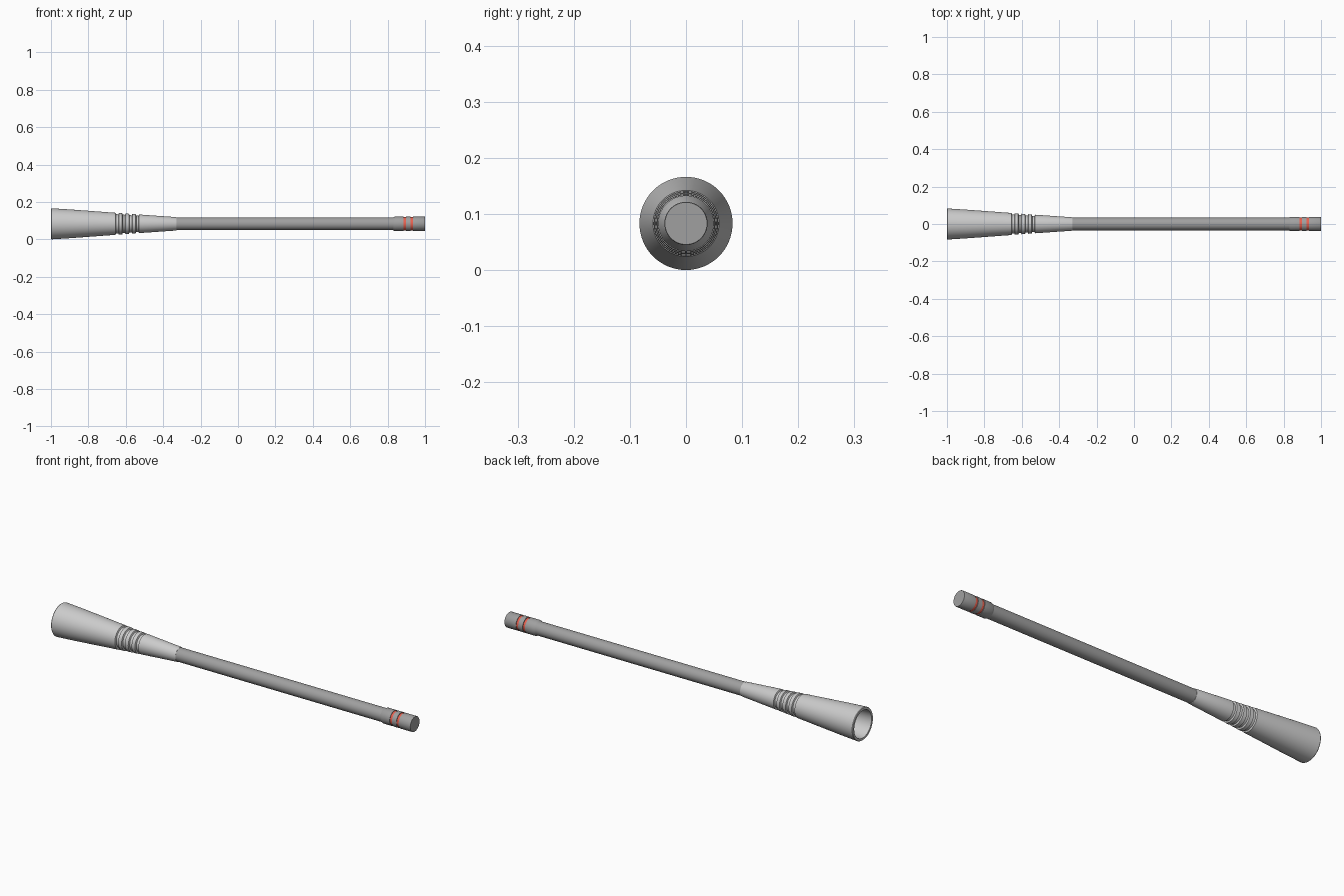
import bpy, bmesh
from math import sin, cos, pi, radians

if "Cube" in bpy.data.objects:
    bpy.data.objects.remove(bpy.data.objects["Cube"])

SEGMENTS = 64
AXIS_Z = 0.083


def material(name, color):
    m = bpy.data.materials.new(name)
    m.diffuse_color = color
    m.use_nodes = True
    m.node_tree.nodes["Principled BSDF"].inputs["Base Color"].default_value = m.diffuse_color
    return m


def lathe(name, profile, mat=None, closed=False):
    """Revolve (x, radius) points about the long axis; r = 0 is a pole."""
    bm = bmesh.new()
    rings = []
    for x, r in profile:
        if r == 0:
            rings.append([bm.verts.new((x, 0, AXIS_Z))] * SEGMENTS)
        else:
            rings.append([bm.verts.new((x, r * cos(2 * pi * i / SEGMENTS),
                                        AXIS_Z + r * sin(2 * pi * i / SEGMENTS)))
                          for i in range(SEGMENTS)])
    pairs = list(zip(rings, rings[1:]))
    if closed:
        pairs.append((rings[-1], rings[0]))
    for a, b in pairs:
        for i in range(SEGMENTS):
            j = (i + 1) % SEGMENTS
            corners = list(dict.fromkeys((a[i], a[j], b[j], b[i])))
            bm.faces.new(corners)
    bmesh.ops.recalc_face_normals(bm, faces=bm.faces)
    mesh = bpy.data.meshes.new(name)
    bm.to_mesh(mesh)
    bm.free()
    obj = bpy.data.objects.new(name, mesh)
    bpy.context.collection.objects.link(obj)
    if mat:
        mesh.materials.append(mat)
    bpy.ops.object.select_all(action='DESELECT')
    obj.select_set(True)
    bpy.context.view_layer.objects.active = obj
    bpy.ops.object.shade_smooth_by_angle(angle=radians(30))
    return obj


dark = material("dark_grey", (0.35, 0.35, 0.35, 1))
red = material("red", (0.8, 0.12, 0.08, 1))


# Tapered sleeve: hollow wide end, four grip grooves, narrow neck
def cone_radius(x):
    if x < -0.9:
        return 0.083 + (x + 1) * -0.06
    return 0.077 + (x + 0.9) * (0.035 - 0.077) / 0.57


sleeve = [(-0.70, 0), (-0.70, 0.056), (-1.0, 0.070), (-1.0, 0.081),
          (-0.997, 0.083), (-0.9, 0.077)]
for k in range(4):
    x = -0.655 + 0.036 * k
    for dx, depth in ((0, 0), (0.003, 0.007), (0.015, 0.007), (0.018, 0)):
        sleeve.append((x + dx, cone_radius(x + dx) - depth))
sleeve += [(-0.333, 0.036), (-0.33, 0.035), (-0.33, 0)]
lathe("tapered_sleeve", sleeve)

# Slim rod
lathe("rod", [(-0.36, 0), (-0.36, 0.034), (0.84, 0.034), (0.84, 0)], dark)

# End cap with two recessed grooves
bands = [(0.884, 0.897), (0.922, 0.935)]
cap = [(0.828, 0), (0.828, 0.034), (0.838, 0.0385)]
for x0, x1 in bands:
    cap += [(x0, 0.0385), (x0, 0.034), (x1, 0.034), (x1, 0.0385)]
cap += [(0.998, 0.0385), (1.0, 0.0375), (1.0, 0)]
lathe("end_cap", cap, dark)

# Coloured bands in the grooves
for i, (x0, x1) in enumerate(bands):
    lathe(f"red_band_{i + 1}", [(x0, 0.0335), (x0, 0.0355), (x1, 0.0355), (x1, 0.0335)],
          red, closed=True)
